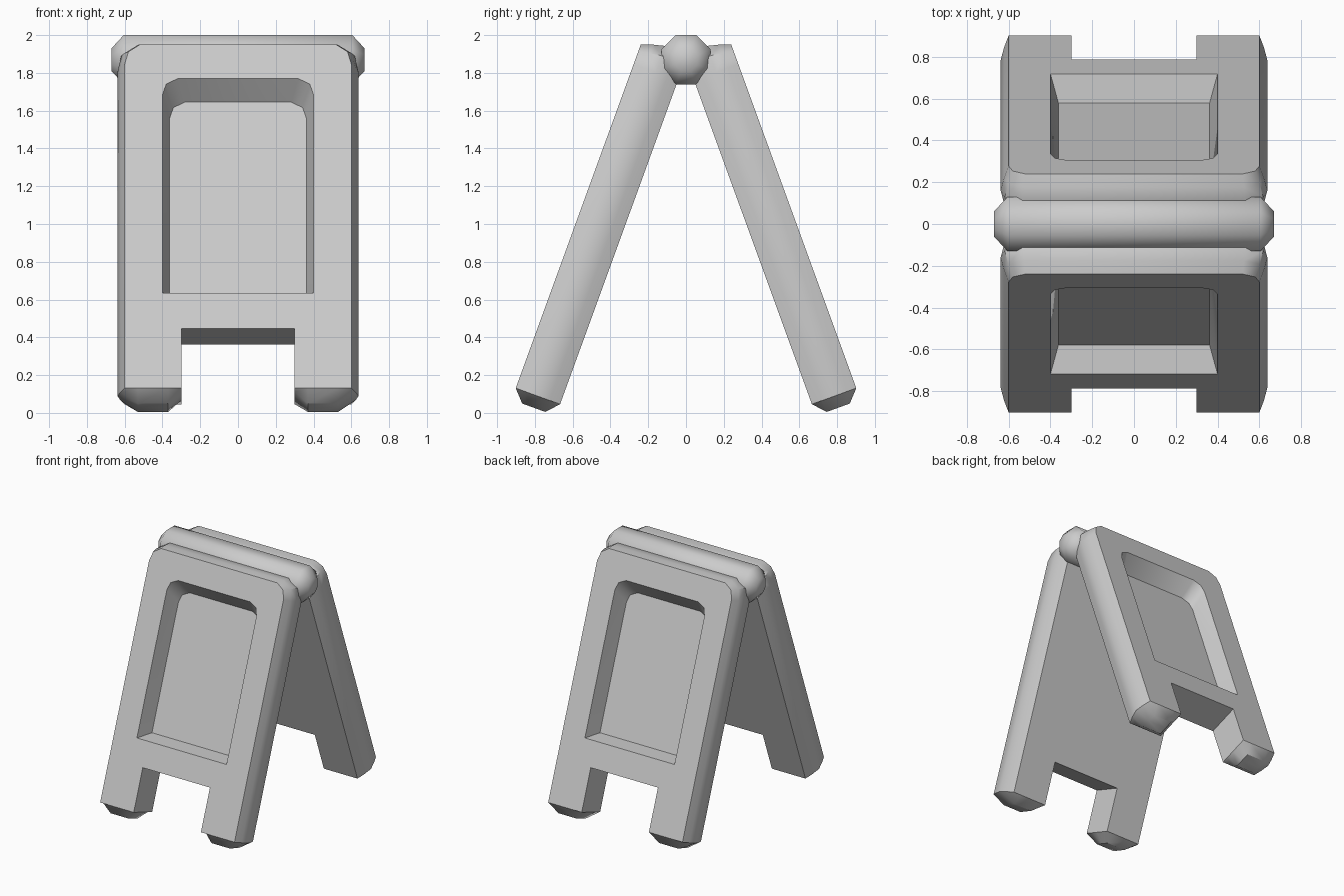
import bpy, bmesh, math
from mathutils import Vector

if "Cube" in bpy.data.objects:
    bpy.data.objects.remove(bpy.data.objects["Cube"], do_unlink=True)

TILT = math.radians(20)
INNER = 0.642          # distance of the inner panel face from the origin
THICK = 0.25

grey = bpy.data.materials.new("plain_grey")
grey.use_nodes = True
grey.diffuse_color = (0.6, 0.6, 0.6, 1)
grey.node_tree.nodes["Principled BSDF"].inputs["Base Color"].default_value = (0.6, 0.6, 0.6, 1)


def finish(bm, name, angle):
    """Turn a bmesh into a smooth-shaded object with sharp edges kept."""
    bmesh.ops.recalc_face_normals(bm, faces=bm.faces)
    mesh = bpy.data.meshes.new(name)
    bm.to_mesh(mesh)
    bm.free()
    mesh.materials.append(grey)
    obj = bpy.data.objects.new(name, mesh)
    bpy.context.collection.objects.link(obj)
    bpy.ops.object.select_all(action='DESELECT')
    obj.select_set(True)
    bpy.context.view_layer.objects.active = obj
    bpy.ops.object.shade_smooth_by_angle(angle=math.radians(angle))
    return obj


def mirrored(half):
    """Close a right-hand outline with its mirror image."""
    return half + [(-x, v) for x, v in reversed(half)]


def panel_outline(grow, drop):
    """Board with two feet; grow swells the rim, drop lowers the feet."""
    foot = -0.185 - drop
    return mirrored([
        (0.30, 0.152), (0.30, -0.185), (0.37, foot), (0.53, foot),
        (0.60 + grow, -0.185), (0.60 + grow, 1.64),
        (0.58 + grow, 1.71 + grow * 0.6), (0.52 + grow * 0.3, 1.75 + grow)])


def recess_outline(x, low, high):
    return mirrored([(x, low), (x, high - 0.09),
                     (x - 0.02, high - 0.03), (x - 0.08, high)])


def loft(bm, loops):
    for a, b in zip(loops, loops[1:]):
        for i in range(len(a)):
            j = (i + 1) % len(a)
            bm.faces.new((a[i], a[j], b[j], b[i]))


def loop_edges(bm, loop):
    edges = []
    for i, v in enumerate(loop):
        w = loop[(i + 1) % len(loop)]
        edges.append(bm.edges.get((v, w)) or bm.edges.new((v, w)))
    return edges


def build_panel(name, side):
    bm = bmesh.new()

    def ring(points, depth):
        w = INNER + depth
        return [bm.verts.new((x, side * (v * math.sin(TILT) - w * math.cos(TILT)),
                              v * math.cos(TILT) + w * math.sin(TILT)))
                for x, v in points]

    # rounded board, from the inner face to the outer face
    layers = [(0, 0, 0), (0.06, 0.022, 0.065), (0.125, 0.038, 0.065),
              (0.19, 0.022, 0.065), (THICK, 0, 0)]
    board = [ring(panel_outline(g, d), w) for w, g, d in layers]
    loft(bm, board)
    bm.faces.new(board[0])

    # sunken display area
    opening = ring(recess_outline(0.40, 0.351, 1.558), THICK)
    floor = ring(recess_outline(0.362, 0.398, 1.473), THICK - 0.13)
    loft(bm, [opening, floor])
    bm.faces.new(floor)

    # outer face around the opening
    rim = loop_edges(bm, board[-1]) + loop_edges(bm, opening)
    bmesh.ops.triangle_fill(bm, edges=rim, use_beauty=True)
    return finish(bm, name, 40)


build_panel("front_panel", 1)
build_panel("back_panel", -1)

# eight-sided hinge bar with tapered ends
bm = bmesh.new()
sides = 8
rings = []
for x, r in ((-0.67, 0.065), (-0.605, 0.141), (0.605, 0.141), (0.67, 0.065)):
    rings.append([bm.verts.new(Vector((x, r * math.cos(a), 1.87 + r * math.sin(a))))
                  for a in (math.tau * (i + 0.5) / sides for i in range(sides))])
loft(bm, rings)
bm.faces.new(rings[0])
bm.faces.new(rings[-1])
finish(bm, "hinge_bar", 60)
